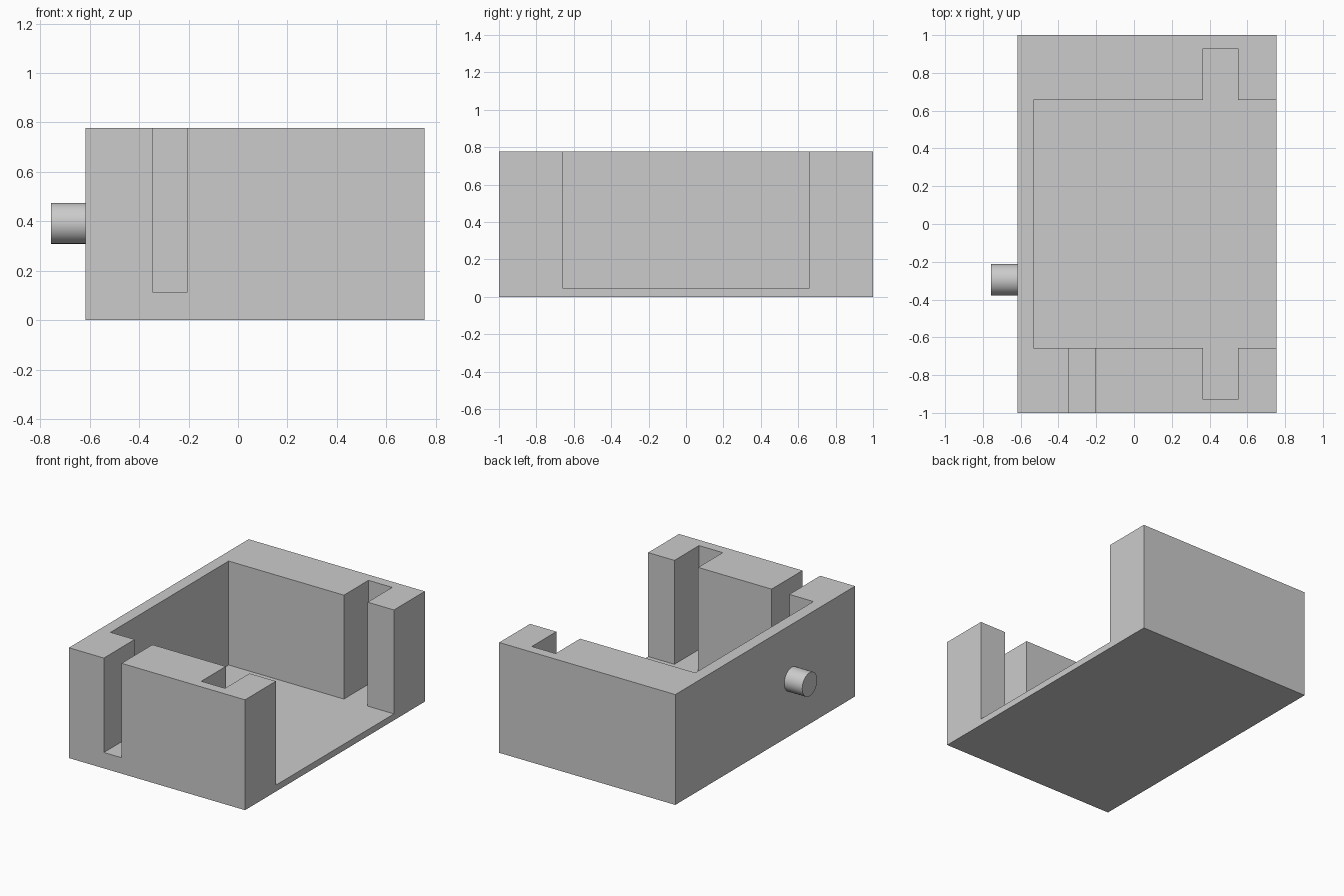
import bpy, bmesh, math
from mathutils import Matrix

cube = bpy.data.objects.get("Cube")
if cube:
    bpy.data.objects.remove(cube, do_unlink=True)

grey = bpy.data.materials.new("light grey")
grey.use_nodes = True
colour = (0.6, 0.6, 0.6, 1)
grey.diffuse_color = colour
grey.node_tree.nodes["Principled BSDF"].inputs["Base Color"].default_value = colour


def add_object(name, bm):
    bmesh.ops.recalc_face_normals(bm, faces=bm.faces)
    mesh = bpy.data.meshes.new(name)
    bm.to_mesh(mesh)
    bm.free()
    mesh.materials.append(grey)
    obj = bpy.data.objects.new(name, mesh)
    bpy.context.collection.objects.link(obj)
    return obj


def prism(name, outline, z0, z1):
    """Extrude a plan outline from z0 up to z1."""
    bm = bmesh.new()
    face = bm.faces.new([bm.verts.new((x, y, z0)) for x, y in outline])
    top = bmesh.ops.extrude_face_region(bm, geom=[face])["geom"]
    bmesh.ops.translate(bm, vec=(0, 0, z1 - z0),
                        verts=[v for v in top if isinstance(v, bmesh.types.BMVert)])
    return add_object(name, bm)


def rectangle(x0, x1, y0, y1):
    return [(x0, y0), (x1, y0), (x1, y1), (x0, y1)]


LEFT, RIGHT, HEIGHT, FLOOR = -0.617, 0.755, 0.777, 0.045
INNER = 0.657

# Housing block
housing = prism("housing", rectangle(LEFT, RIGHT, -1, 1), 0, HEIGHT)

# Cavity open at one end, with a panel groove in each side wall
half = [(-0.533, INNER), (0.365, INNER), (0.365, 0.93),
        (0.55, 0.93), (0.55, INNER), (1, INNER)]
cavity = prism("cavity_cutter", half + [(x, -y) for x, y in reversed(half)], FLOOR, 1)

# Cable slot through the front wall
slot = prism("slot_cutter", rectangle(-0.345, -0.207, -1.2, -0.5), 0.112, 1)

for cutter in (cavity, slot):
    cutter.hide_render = True
    mod = housing.modifiers.new(cutter.name, "BOOLEAN")
    mod.operation, mod.solver, mod.object = "DIFFERENCE", "EXACT", cutter
    bpy.context.view_layer.objects.active = housing
    bpy.ops.object.modifier_apply(modifier=mod.name)
    bpy.data.objects.remove(cutter, do_unlink=True)

# Round peg on the closed end
bm = bmesh.new()
bmesh.ops.create_cone(bm, cap_ends=True, segments=48, radius1=0.083, radius2=0.083,
                      depth=0.16, matrix=Matrix.Translation((-0.677, -0.295, 0.392))
                      @ Matrix.Rotation(math.pi / 2, 4, "Y"))
peg = add_object("peg", bm)
bpy.ops.object.select_all(action="DESELECT")
peg.select_set(True)
bpy.context.view_layer.objects.active = peg
bpy.ops.object.shade_smooth_by_angle(angle=math.radians(30))
